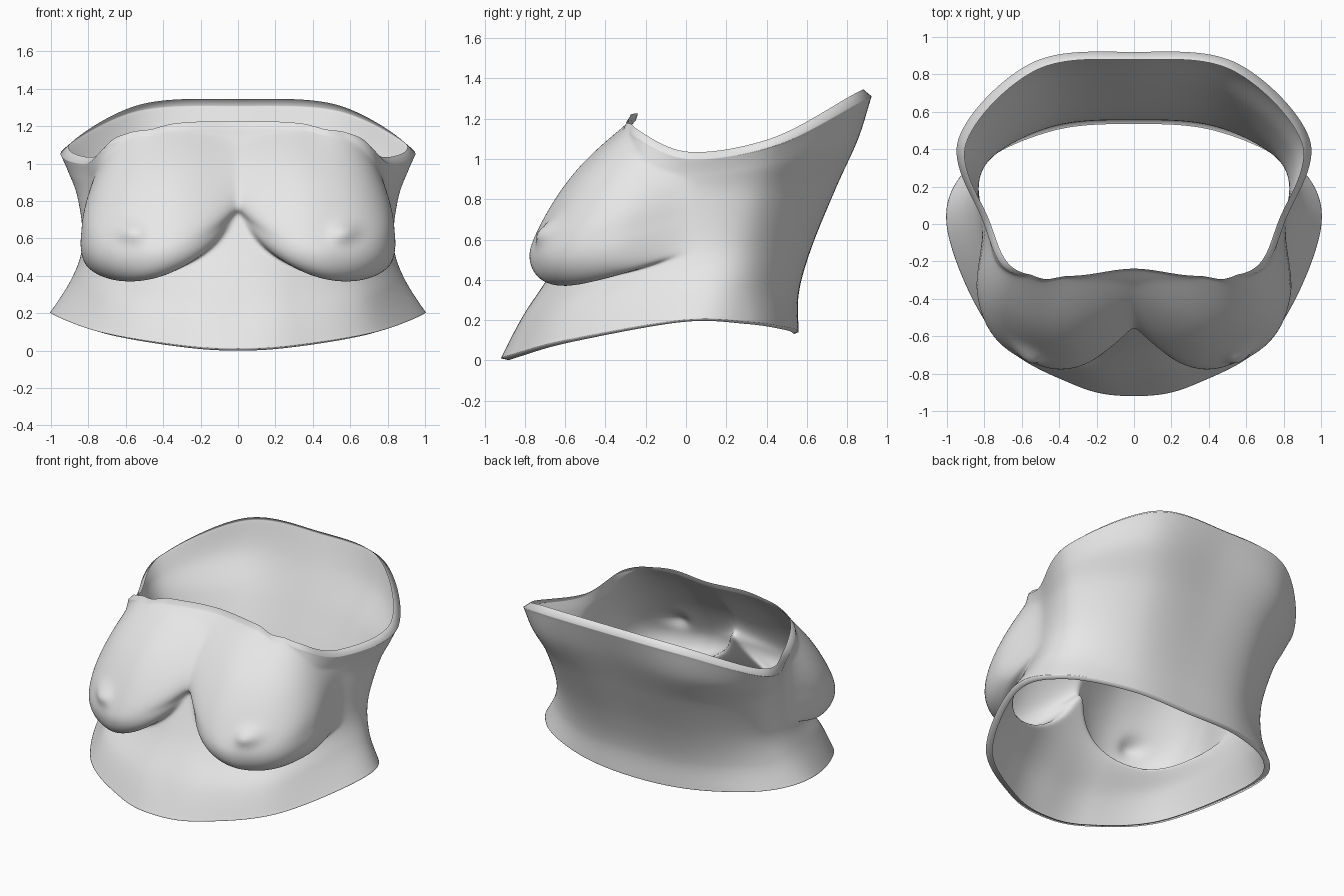
import bpy
import bmesh
import math
from mathutils import Vector

cube = bpy.data.objects.get("Cube")
if cube:
    bpy.data.objects.remove(cube, do_unlink=True)

AROUND, UP = 20, 18   # subdivisions between neighbouring control points

# Half rings from centre front to centre back, listed from hem to neckline
hem = [(0, -.92, .01), (.32, -.86, .03), (.74, -.6, .1), (1, -.02, .2),
       (.87, .32, .19), (.46, .52, .16), (0, .56, .14)]
hip = [(0, -.81, .22), (.3, -.77, .23), (.68, -.54, .28), (.88, 0, .38),
       (.82, .3, .36), (.45, .52, .34), (0, .56, .33)]
waist = [(0, -.65, .47), (.3, -.6, .47), (.63, -.4, .48), (.81, 0, .55),
         (.79, .33, .56), (.45, .58, .56), (0, .62, .55)]
chest = [(0, -.48, .82), (.33, -.46, .8), (.7, -.28, .8), (.79, 0, .8),
         (.84, .38, .82), (.48, .7, .85), (0, .74, .85)]
underarm = [(0, -.36, 1.06), (.35, -.39, 1.04), (.7, -.26, .98), (.79, 0, .92),
            (.9, .42, .97), (.54, .81, 1.08), (0, .85, 1.11)]
neckline = [(0, -.25, 1.19), (.35, -.29, 1.18), (.67, -.25, 1.11), (.81, .02, 1),
            (.94, .45, 1.07), (.55, .86, 1.28), (0, .92, 1.31)]


def spline(a, b, c, d, t):
    """Catmull-Rom point between b and c."""
    return (b * 2 + (c - a) * t + (a * 2 - b * 5 + c * 4 - d) * t ** 2
            + (b * 3 - a - c * 3 + d) * t ** 3) / 2


def full_ring(half):
    """Mirror a half ring and round it into a smooth closed loop."""
    pts = [Vector(p) for p in half]
    pts += [Vector((-p.x, p.y, p.z)) for p in pts[-2:0:-1]]
    n = len(pts)
    return [spline(pts[i - 1], pts[i], pts[(i + 1) % n], pts[(i + 2) % n], k / AROUND)
            for i in range(n) for k in range(AROUND)]


def bust(p):
    """Push the front out into two drooping cups that merge towards the neckline."""
    if p.y > .05:
        return p
    side = 1 if p.x >= 0 else -1
    dz = p.z - .72
    dx = abs(p.x) - .48 - .3 * max(0, -dz)
    u = dx / (.35 if dx > 0 else .45 + max(0, dz))
    v = dz / (.46 - .25 * max(0, dx) if dz > 0 else .31)
    d = math.hypot(u, v)
    if d >= 1:
        return p
    lift = (v / d + 1) / 2 if d > 0 else .5
    fade = min(1, (.05 - p.y) / .25)
    f = (1 - d * d) ** (.6 + .55 * lift) * fade * fade * (3 - 2 * fade)
    point = math.exp(-((dx - .03) ** 2 + (dz - .09) ** 2) / .0015)
    apart = .04 * min(1, abs(p.x) / .3) + .2 * max(0, u)
    out = .32 * f * (1 - .2 * max(0, -v)) + .06 * point
    return p + Vector((side * f * apart, -out, -.19 * f))


def lip(ring, rise):
    """Turn an open edge inward into a narrow rolled rim."""
    return [Vector((p.x * .955, p.y * .955, p.z + rise)) for p in ring]


# Loft the rings upward
controls = [full_ring(r) for r in (hem, hip, waist, chest, underarm, neckline)]
last = len(controls) - 1
rows = []
for i in range(last):
    group = [controls[max(0, i - 1)], controls[i], controls[i + 1], controls[min(last, i + 2)]]
    for k in range(UP):
        rows.append([spline(*q, k / UP) for q in zip(*group)])
rows.append(controls[last])
rows = [[bust(p) for p in row] for row in rows]
rows = [lip(rows[0], -.01)] + rows + [lip(rows[-1], .035)]

# Skin the rows with quads
bm = bmesh.new()
grid = [[bm.verts.new(p) for p in row] for row in rows]
count = len(grid[0])
for low, high in zip(grid, grid[1:]):
    for j in range(count):
        k = (j + 1) % count
        bm.faces.new((low[j], low[k], high[k], high[j]))

# Soften the folds, leaving the rims crisp
inner = [v for row in grid[3:-3] for v in row]
for _ in range(4):
    bmesh.ops.smooth_vert(bm, verts=inner, factor=.5,
                          use_axis_x=True, use_axis_y=True, use_axis_z=True)
mesh = bpy.data.meshes.new("bodice")
bm.to_mesh(mesh)
bm.free()

bodice = bpy.data.objects.new("bodice", mesh)
bpy.context.collection.objects.link(bodice)

# Plain light grey cloth
cloth = bpy.data.materials.new("light grey cloth")
cloth.use_nodes = True
grey = (.8, .8, .8, 1)
cloth.diffuse_color = grey
cloth.node_tree.nodes["Principled BSDF"].inputs["Base Color"].default_value = grey
mesh.materials.append(cloth)

bpy.context.view_layer.objects.active = bodice
bodice.select_set(True)
bpy.ops.object.shade_smooth_by_angle(angle=math.radians(120))
